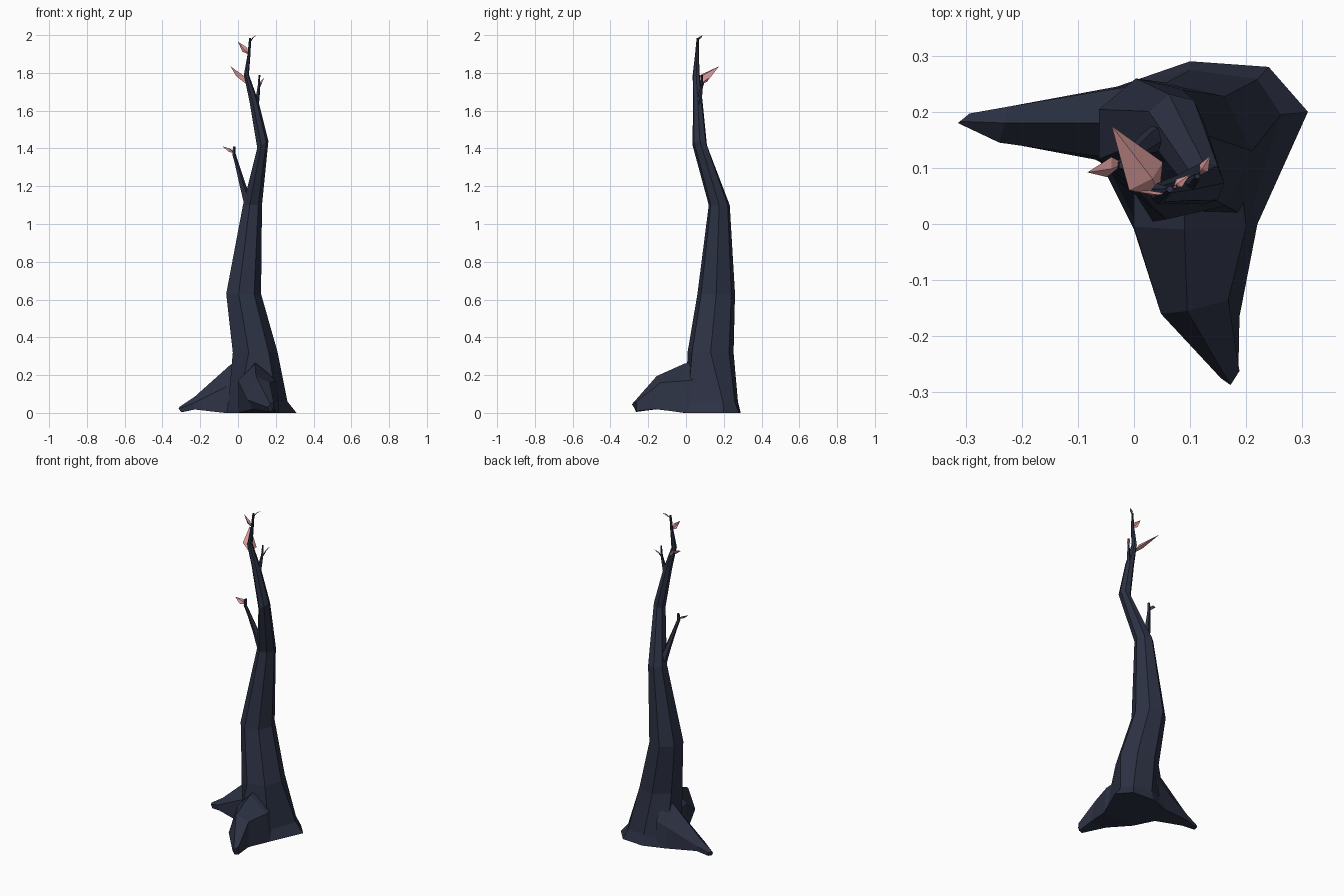
import bpy, bmesh, math
from mathutils import Vector


def material(name, rgb):
    m = bpy.data.materials.new(name)
    m.diffuse_color = (*rgb, 1)
    return m


BARK = material("bark", (0.026, 0.032, 0.058))
PINK = material("pink_leaf", (0.70, 0.32, 0.32))


def finish(bm, name, mat, closed=True):
    if closed:
        bmesh.ops.recalc_face_normals(bm, faces=bm.faces)
    me = bpy.data.meshes.new(name)
    bm.to_mesh(me)
    bm.free()
    me.materials.append(mat)
    ob = bpy.data.objects.new(name, me)
    bpy.context.collection.objects.link(ob)
    return ob


def loft(name, rings):
    """Skin equal-sized point rings and cap both ends."""
    bm = bmesh.new()
    vs = [[bm.verts.new(p) for p in r] for r in rings]
    n = len(vs[0])
    for a, b in zip(vs, vs[1:]):
        for i in range(n):
            j = (i + 1) % n
            bm.faces.new((a[i], a[j], b[j], b[i]))
    bm.faces.new(vs[0][::-1])
    bm.faces.new(vs[-1])
    return finish(bm, name, BARK)


def ring(x, y, z, rx, ry, n=7, tilt=0.0):
    pts = []
    for i in range(n):
        a = 2 * math.pi * i / n
        pts.append((x + rx * math.cos(a), y + ry * math.sin(a), z + tilt * math.cos(a)))
    return pts


def twig(name, path, n=5):
    return loft(name, [ring(x, y, z, r, r, n) for x, y, z, r in path])


def leaf(name, base, tip, side, at=0.3, sag=0.012):
    """Folded kite with a creased middle."""
    base, tip, side = Vector(base), Vector(tip), Vector(side)
    mid = base.lerp(tip, at)
    fold = side.cross(tip - base).normalized() * sag
    bm = bmesh.new()
    b, l, t, r, c = [bm.verts.new(p) for p in (base, mid - side, tip, mid + side, mid + fold)]
    for f in ((b, l, c), (l, t, c), (t, r, c), (r, b, c)):
        bm.faces.new(f)
    return finish(bm, name, PINK, False)


# Trunk: flared foot, then tapering crooked stem
foot = [(0.31, 0.20), (0.24, 0.28), (0.10, 0.29), (-0.03, 0.245),
        (-0.06, 0.11), (0.0, -0.01), (0.22, 0.0)]
ankle = [(0.262, 0.195), (0.22, 0.258), (0.10, 0.275), (-0.03, 0.235),
         (-0.05, 0.11), (0.005, 0.0), (0.205, 0.01)]
loft("trunk", [
    [(x, y, 0.0) for x, y in foot],
    [(x, y, 0.06) for x, y in ankle],
    ring(0.085, 0.13, 0.32, 0.125, 0.125),
    ring(0.025, 0.16, 0.63, 0.097, 0.102),
    ring(0.074, 0.176, 1.10, 0.053, 0.057),
    ring(0.130, 0.073, 1.42, 0.031, 0.039, tilt=0.02),
    ring(0.083, 0.062, 1.65, 0.025, 0.026),
    ring(0.044, 0.054, 1.79, 0.014, 0.019),
    ring(0.058, 0.058, 1.90, 0.008, 0.010),
    ring(0.064, 0.062, 1.985, 0.006, 0.006)])

# Spreading roots
loft("front_root", [
    [(0.0, 0.08, 0.0), (0.0, 0.08, 0.17), (0.09, 0.08, 0.28), (0.19, 0.08, 0.18), (0.22, 0.08, 0.0)],
    [(0.0, -0.01, 0.0), (0.0, -0.005, 0.17), (0.09, -0.01, 0.26), (0.20, -0.005, 0.17), (0.22, 0.0, 0.0)],
    [(0.08, -0.15, 0.02), (0.048, -0.16, 0.07), (0.095, -0.155, 0.195), (0.168, -0.135, 0.16), (0.188, -0.165, 0.02)],
    [(0.162, -0.265, 0.005), (0.155, -0.275, 0.03), (0.172, -0.287, 0.045), (0.188, -0.262, 0.06), (0.186, -0.262, 0.01)]])
loft("left_root", [
    [(0.03, 0.26, 0.0), (0.03, 0.25, 0.16), (0.02, 0.18, 0.29), (0.0, 0.10, 0.18), (0.0, 0.08, 0.0)],
    [(-0.03, 0.245, 0.0), (-0.04, 0.24, 0.13), (-0.04, 0.18, 0.255), (-0.06, 0.12, 0.14), (-0.07, 0.115, 0.0)],
    [(-0.22, 0.208, 0.02), (-0.225, 0.209, 0.05), (-0.23, 0.18, 0.085), (-0.24, 0.145, 0.05), (-0.23, 0.145, 0.018)],
    [(-0.29, 0.197, 0.005), (-0.293, 0.197, 0.025), (-0.31, 0.183, 0.032), (-0.314, 0.18, 0.022), (-0.30, 0.175, 0.003)]])

# Side branches and small twigs
twig("left_branch", [(0.058, 0.16, 1.10, 0.03), (0.025, 0.145, 1.20, 0.019),
                     (-0.005, 0.12, 1.31, 0.012), (-0.022, 0.105, 1.37, 0.010),
                     (-0.020, 0.105, 1.41, 0.008)])
twig("right_branch", [(0.088, 0.066, 1.60, 0.02), (0.104, 0.075, 1.68, 0.011),
                      (0.110, 0.083, 1.73, 0.007), (0.113, 0.085, 1.79, 0.005)])
twig("right_twig", [(0.110, 0.082, 1.72, 0.005), (0.125, 0.095, 1.75, 0.003)], 4)
twig("top_twig", [(0.063, 0.061, 1.965, 0.005), (0.078, 0.070, 1.985, 0.003)], 4)

# Pink leaves
leaf("large_leaf", (0.045, 0.05, 1.74), (-0.04, 0.175, 1.835), (0.03, 0.025, -0.015), 0.28, 0.02)
leaf("upper_leaf", (0.055, 0.055, 1.90), (0.0, 0.058, 1.965), (0.012, -0.004, 0.012), 0.35, 0.006)
leaf("top_leaf", (0.070, 0.065, 1.978), (0.100, 0.088, 2.0), (0.005, -0.007, 0.003), 0.35, 0.004)
leaf("left_leaf", (-0.018, 0.108, 1.375), (-0.083, 0.092, 1.412), (0.004, 0.018, 0.008), 0.4, 0.008)
leaf("right_leaf", (0.118, 0.088, 1.742), (0.136, 0.122, 1.775), (0.008, -0.006, 0.003), 0.35, 0.005)
